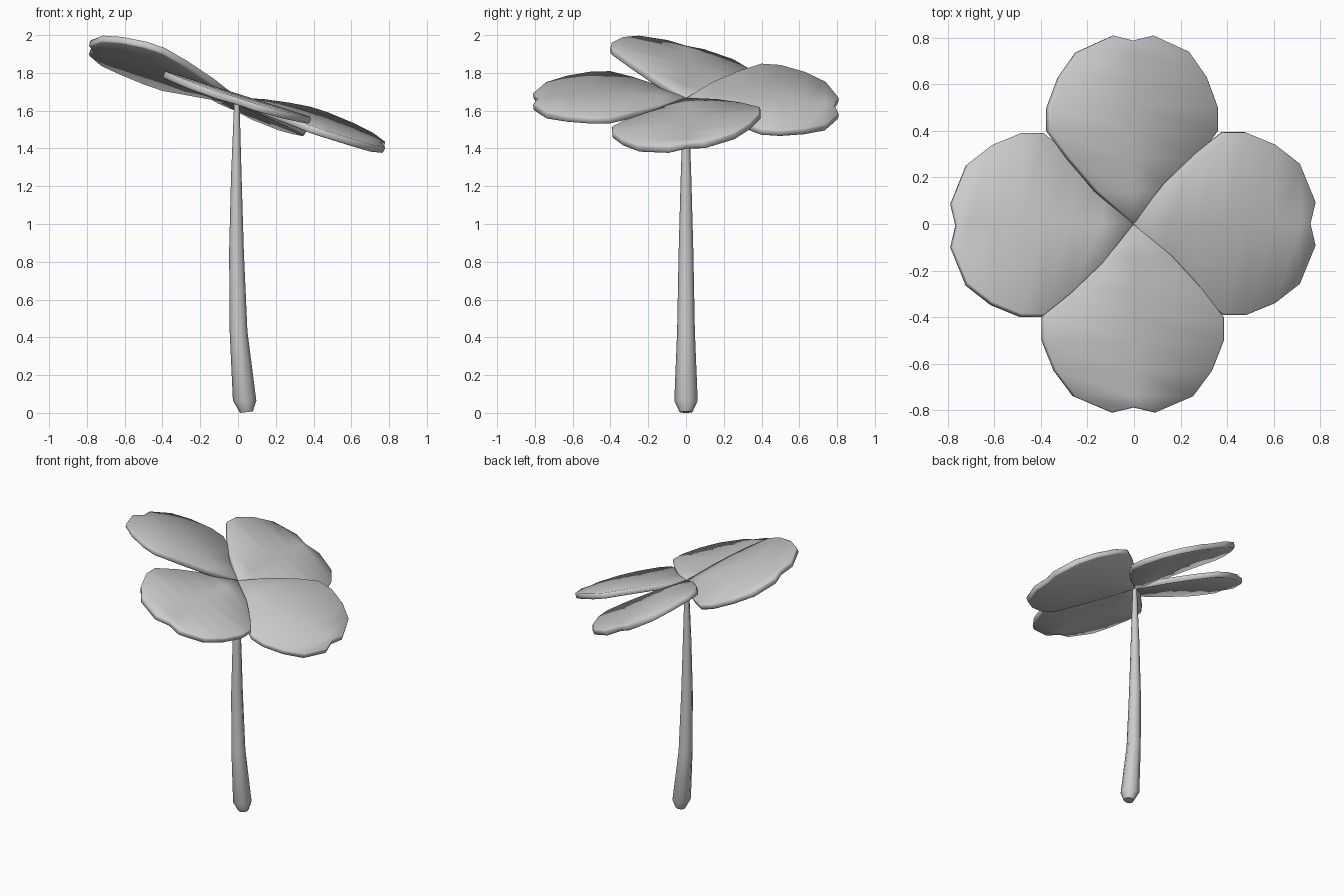
import bpy
import math

if "Cube" in bpy.data.objects:
    bpy.data.objects.remove(bpy.data.objects["Cube"])


def make_object(name, verts, faces, angle):
    mesh = bpy.data.meshes.new(name)
    mesh.from_pydata(verts, [], faces)
    mesh.update()
    obj = bpy.data.objects.new(name, mesh)
    bpy.context.collection.objects.link(obj)
    bpy.ops.object.select_all(action='DESELECT')
    obj.select_set(True)
    bpy.context.view_layer.objects.active = obj
    bpy.ops.object.shade_smooth_by_angle(angle=math.radians(angle))
    return obj


# Leaf outline: distance from the hub, half width
OUTLINE = [(0.14, 0.165), (0.28, 0.29), (0.40, 0.38), (0.50, 0.38),
           (0.63, 0.33), (0.74, 0.25), (0.81, 0.09)]
HUB_Z = 1.67


def leaf(name, direction, length, width, slope, curve, twist):
    """One heart-shaped leaf: curved along its rib and tilted sideways."""
    dx, dy = direction

    def point(u, v):
        z = HUB_Z + slope * u + curve * u * u + twist * v
        return (u * dx - v * dy, u * dy + v * dx, z)

    verts = [point(0, 0)]
    for i, (u, w) in enumerate(OUTLINE):
        u, w = u * length, w * width
        notch = 0.022 if i == len(OUTLINE) - 1 else 0
        verts += [point(u, -w), point(u - notch, 0), point(u, w)]
    faces = [(0, 1, 2), (0, 2, 3)]
    for i in range(len(OUTLINE) - 1):
        for j in (1, 2):
            a = 3 * i + j
            faces.append((a, a + 3, a + 4, a + 1))
    obj = make_object(name, verts, faces, 35)
    solid = obj.modifiers.new("thickness", 'SOLIDIFY')
    solid.thickness = 0.038
    solid.offset = -1
    rim = obj.modifiers.new("soft_rim", 'BEVEL')
    rim.width = 0.006
    rim.segments = 1
    rim.limit_method = 'ANGLE'
    rim.angle_limit = math.radians(50)


leaf("leaf_right", (1, 0), 0.965, 1.03, -0.20, -0.15, 0.13)
leaf("leaf_left", (-1, 0), 0.965, 1.03, 0.495, -0.174, 0.25)
leaf("leaf_back", (0, 1), 1.0, 0.955, 0.09, -0.175, 0.48)
leaf("leaf_front", (0, -1), 1.0, 1.02, 0.10, -0.13, -0.315)

# Stem: tapered, slightly bent tube (height, centre x, radius)
RINGS = [(0.0, 0.045, 0.034), (0.065, 0.035, 0.062), (0.43, 0.003, 0.047),
         (0.85, -0.008, 0.039), (1.25, -0.009, 0.028), (1.65, -0.006, 0.014)]
SIDES = 8
verts = []
for z, cx, r in RINGS:
    for k in range(SIDES):
        a = 2 * math.pi * k / SIDES
        # the foot is cut slightly across the bend
        lift = 0.12 * r * (1 + math.cos(a)) if z == 0 else 0
        verts.append((cx + r * math.cos(a), r * math.sin(a), z + lift))
faces = [tuple(reversed(range(SIDES))),
         tuple(range(len(verts) - SIDES, len(verts)))]
for i in range(len(RINGS) - 1):
    for k in range(SIDES):
        n = (k + 1) % SIDES
        a, b = i * SIDES, (i + 1) * SIDES
        faces.append((a + k, a + n, b + n, b + k))
make_object("stem", verts, faces, 50)
